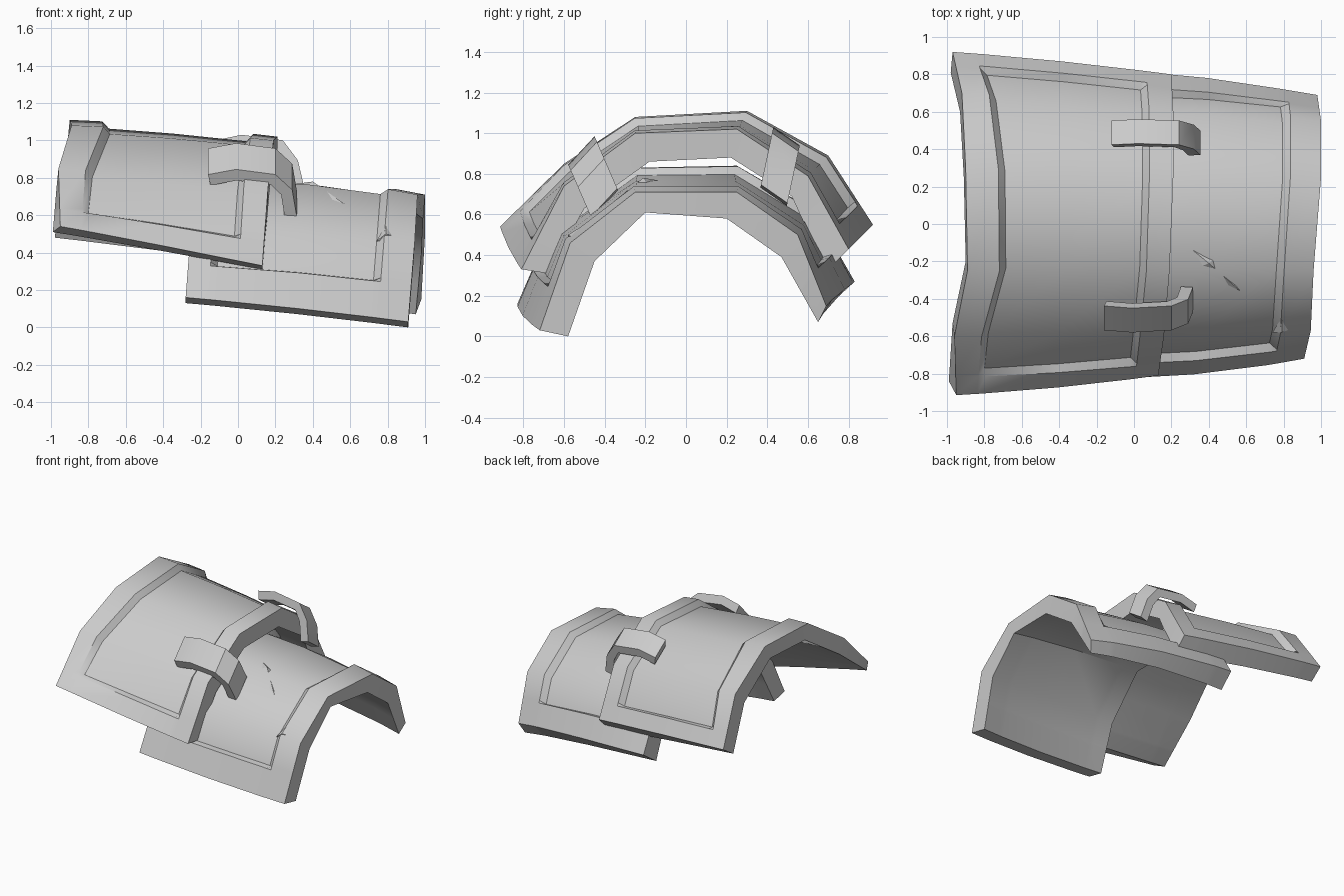
import bpy, bmesh, math
from mathutils import Vector

if "Cube" in bpy.data.objects:
    bpy.data.objects.remove(bpy.data.objects["Cube"])

grey = bpy.data.materials.new("grey_metal")
grey.diffuse_color = (0.6, 0.6, 0.6, 1)
grey.use_nodes = True
grey.node_tree.nodes["Principled BSDF"].inputs["Base Color"].default_value = grey.diffuse_color


def finish(name, bm, angle=39.5):
    bmesh.ops.recalc_face_normals(bm, faces=bm.faces)
    me = bpy.data.meshes.new(name)
    bm.to_mesh(me)
    bm.free()
    me.materials.append(grey)
    ob = bpy.data.objects.new(name, me)
    bpy.context.collection.objects.link(ob)
    bpy.ops.object.select_all(action='DESELECT')
    ob.select_set(True)
    bpy.context.view_layer.objects.active = ob
    bpy.ops.object.shade_smooth_by_angle(angle=math.radians(angle))
    return ob


def sample(profile, t):
    """Point on a polyline, t counted in segments."""
    i = min(int(t), len(profile) - 2)
    return Vector(profile[i]).lerp(Vector(profile[i + 1]), t - i)


def plate(name, outer, inner, us, ts, depth, bow, flare):
    """Curved plate: outer / inner = (left, right) profiles. The panel inside the rim is sunk.
    bow bulges the middle outward, flare narrows the left rim towards the long edges."""
    bm = bmesh.new()
    nu, nt = len(us), len(ts)

    def grid(sink):
        rows = []
        for i, u0 in enumerate(us):
            row = []
            for j, t in enumerate(ts):
                u = u0
                if i in (1, 2):
                    u -= flare * abs(t - 2.5) / 2.5 - flare * .3
                o = sample(outer[0], t).lerp(sample(outer[1], t), u)
                n = sample(inner[0], t).lerp(sample(inner[1], t), u)
                push = (o - n).normalized() * bow * 4 * u * (1 - u)
                panel = 2 <= i < nu - 2 and 2 <= j < nt - 2
                p = n if sink is None else o.lerp(n, sink if panel else 0)
                row.append(bm.verts.new(p + push))
            rows.append(row)
        return rows

    top, bot = grid(depth), grid(None)
    for g in (top, bot):
        for i in range(nu - 1):
            for j in range(nt - 1):
                bm.faces.new((g[i][j], g[i + 1][j], g[i + 1][j + 1], g[i][j + 1]))
    for i in range(nu - 1):                       # long edges
        for j in (0, nt - 1):
            bm.faces.new((top[i][j], top[i + 1][j], bot[i + 1][j], bot[i][j]))
    for j in range(nt - 1):                       # curved ends
        for i in (0, nu - 1):
            bm.faces.new((top[i][j], top[i][j + 1], bot[i][j + 1], bot[i][j]))
    return finish(name, bm)


# Upper plate, overlapping the lower one
plate("upper_plate",
      ([(-.95, -.915, .54), (-.96, -.6, .85), (-.89, -.25, 1.08),
        (-.9, .3, 1.11), (-.92, .7, .89), (-.97, .92, .55)],
       [(.13, -.81, .33), (.16, -.6, .74), (.19, -.25, 1.0),
        (.21, .25, 1.02), (.21, .6, .79), (.2, .8, .43)]),
      ([(-.99, -.84, .51), (-.97, -.53, .75), (-.9, -.2, .97),
        (-.91, .25, 1.0), (-.93, .6, .79), (-.98, .81, .48)],
       [(.13, -.68, .31), (.16, -.5, .63), (.18, -.18, .86),
        (.2, .22, .88), (.2, .52, .69), (.2, .69, .32)]),
      [0, .15, .185, .5, .855, .885, 1], [0, .3, .36, 1, 2, 3, 4, 4.64, 4.7, 5],
      .32, .012, .07)

# Lower plate
plate("lower_plate",
      ([(-.28, -.83, .16), (-.25, -.66, .55), (-.2, -.25, .83),
        (-.2, .25, .84), (-.2, .63, .62), (-.21, .83, .27)],
       [(.91, -.72, .03), (.945, -.57, .46), (.96, -.25, .71),
        (1.0, .25, .71), (1.0, .55, .5), (.98, .69, .15)]),
      ([(-.28, -.7, .13), (-.25, -.54, .46), (-.2, -.2, .72),
        (-.2, .2, .72), (-.2, .5, .53), (-.23, .7, .18)],
       [(.91, -.58, 0), (.94, -.45, .37), (.95, -.2, .61),
        (.99, .2, .58), (.98, .47, .39), (.95, .65, .07)]),
      [0, .1, .13, .5, .83, .863, 1], [0, .45, .5, 1, 2, 3, 4, 4.5, 4.55, 5],
      .32, .03, 0)


# Bent straps joining the plates: path of (x, height along the normal)
def strap(name, origin, normal, across, path, thick=.065):
    bm = bmesh.new()
    o, n, w = Vector(origin), Vector(normal).normalized(), Vector(across) / 2
    rings = []
    for k, (x, h) in enumerate(path):
        a, b = path[max(k - 1, 0)], path[min(k + 1, len(path) - 1)]
        d = Vector((b[0] - a[0], b[1] - a[1])).normalized()
        ring = []
        for off, s in ((0, -1), (0, 1), (thick, 1), (thick, -1)):
            px, ph = x + d.y * off, h - d.x * off
            ring.append(bm.verts.new(o + n * ph + w * s + Vector((px, 0, 0))))
        rings.append(ring)
    for r, q in zip(rings, rings[1:]):
        for i in range(4):
            bm.faces.new((r[i], r[(i + 1) % 4], q[(i + 1) % 4], q[i]))
    bm.faces.new(rings[0])
    bm.faces.new(rings[-1])
    return finish(name, bm, 30)


strap("front_strap", (0, -.515, .915), (0, -.4, .92), (0, .13, .14),
      [(-.16, -.03), (-.01, 0), (.2, -.03), (.29, -.12), (.315, -.28)])
strap("back_strap", (0, .495, .985), (0, .21, .98), (0, .13, -.09),
      [(-.12, -.03), (.02, 0), (.24, -.03), (.32, -.14), (.355, -.29)])


# Battle nicks: thin slivers on the lower panel and rim
def sliver(name, pts, apex):
    bm = bmesh.new()
    base = [bm.verts.new(p) for p in pts]
    tip = bm.verts.new(apex)
    bm.faces.new(base)
    for i in range(len(base)):
        bm.faces.new((base[i], base[(i + 1) % len(base)], tip))
    return finish(name, bm, 10)


sliver("panel_nick", [(.29, -.12, .765), (.43, -.19, .75), (.57, -.36, .66), (.33, -.24, .745)],
       (.4, -.21, .78))
sliver("rim_nick", [(.74, -.58, .46), (.87, -.55, .48), (.79, -.5, .55)], (.79, -.58, .5))
